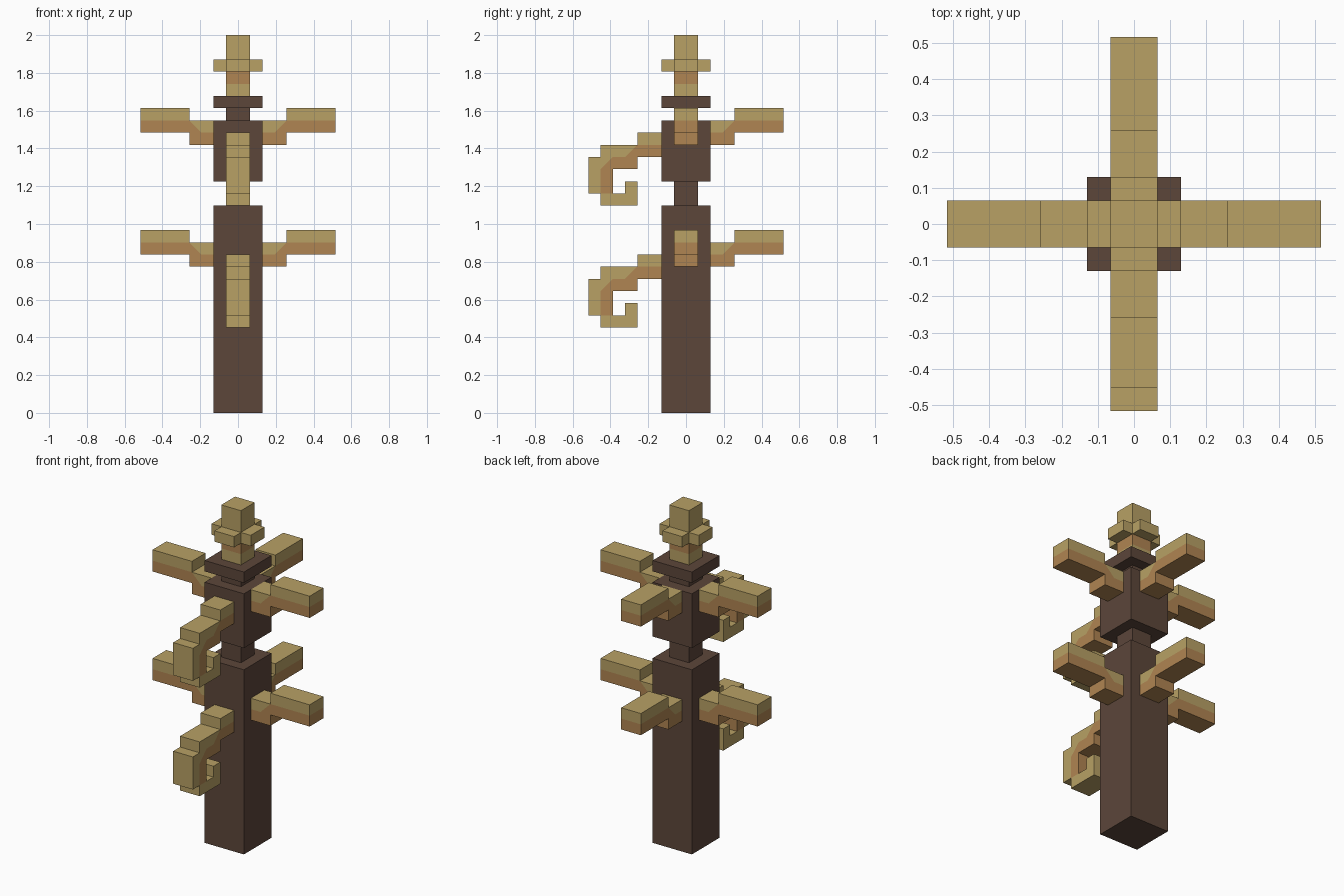
import bpy, bmesh
from math import pi
from mathutils import Matrix

cube = bpy.data.objects.get("Cube")
if cube:
    bpy.data.objects.remove(cube, do_unlink=True)

U = 2 / 31  # block unit: the pole is 31 blocks tall


def material(name, hex_code):
    rgb = [int(hex_code[i:i + 2], 16) / 255 for i in (0, 2, 4)]
    lin = [c / 12.92 if c <= 0.04045 else ((c + 0.055) / 1.055) ** 2.4 for c in rgb]
    mat = bpy.data.materials.new(name)
    mat.use_nodes = True
    mat.diffuse_color = (*lin, 1)
    bsdf = mat.node_tree.nodes["Principled BSDF"]
    bsdf.inputs["Base Color"].default_value = (*lin, 1)
    bsdf.inputs["Roughness"].default_value = 0.9
    return mat


gold = material("pale gold", "B8A165")
copper = material("copper brown", "B08552")
wood = material("dark wood", "5C463A")


def finish(name, bm, mats):
    bmesh.ops.remove_doubles(bm, verts=bm.verts, dist=0.0001)
    bmesh.ops.recalc_face_normals(bm, faces=bm.faces)
    mesh = bpy.data.meshes.new(name)
    bm.to_mesh(mesh)
    bm.free()
    for mat in mats:
        mesh.materials.append(mat)
    obj = bpy.data.objects.new(name, mesh)
    bpy.context.collection.objects.link(obj)
    return obj


def block(name, half_x, half_y, low, high, mat):
    """Box centred on the pole axis, sized in block units."""
    bm = bmesh.new()
    size = Matrix.Diagonal((2 * half_x * U, 2 * half_y * U, (high - low) * U, 1))
    place = Matrix.Translation((0, 0, (low + high) / 2 * U))
    bmesh.ops.create_cube(bm, size=1, matrix=place @ size)
    finish(name, bm, [mat])


def limb(name, rows, top, angle):
    """Stepped bar, two blocks wide. G is gold, O is copper and a slash is a
    gold cell with a copper lower corner."""
    cells = {(c, -r): ch for r, row in enumerate(rows)
             for c, ch in enumerate(row) if ch != " "}
    bm = bmesh.new()

    def face(points, mat_index):
        f = bm.faces.new([bm.verts.new(p) for p in points])
        f.material_index = mat_index

    for (c, r), ch in cells.items():
        x, z = c + 2, r + top
        a, b, d, e = (x, z), (x + 1, z), (x + 1, z + 1), (x, z + 1)
        # side faces, split on the diagonal where the colours meet
        if ch == "/":
            sides = [((a, b, d), 1), ((a, d, e), 0)]
        elif ch == "\\":
            sides = [((a, b, e), 1), ((b, d, e), 0)]
        else:
            sides = [((a, b, d, e), int(ch == "O"))]
        for outline, index in sides:
            for y in (-1, 1):
                face([(px, y, pz) for px, pz in outline], index)
        # outer faces, only where no cell adjoins
        for (p, q), step in (((a, b), (0, -1)), ((b, d), (1, 0)),
                             ((d, e), (0, 1)), ((e, a), (-1, 0))):
            if (c + step[0], r + step[1]) not in cells:
                face([(p[0], -1, p[1]), (q[0], -1, q[1]),
                      (q[0], 1, q[1]), (p[0], 1, p[1])], int(ch == "O"))
    bm.transform(Matrix.Rotation(angle, 4, "Z") @ Matrix.Scale(U, 4))
    finish(name, bm, [gold, copper])


# Wooden pole
block("lower_post", 2, 2, 0, 17, wood)
block("middle_neck", 1, 1, 17, 19, wood)
block("upper_post", 2, 2, 19, 24, wood)
block("upper_neck", 1, 1, 24, 25, wood)
block("cap_plate", 2, 2, 25, 26, wood)

# Finial with a cross-shaped collar
block("finial_base", 1, 1, 26, 27, gold)
block("finial_band", 1, 1, 27, 28, copper)
block("finial_top", 1, 1, 28, 31, gold)
block("collar_across", 2, 1, 28, 29, gold)
block("collar_along", 1, 2, 28, 29, gold)

# Straight arms on three sides and a curled hook in front, on two levels
ARM = ["  GGGG",
       "G/OOOO",
       "OO"]
HOOK = ["GG",
        "OO\\GG",
        "  OO\\G",
        "    OG",
        "  G OG",
        "  GGG"]
for level, lift in (("lower", 0), ("upper", 10)):
    for side, angle in (("left", 0), ("back", pi / 2), ("right", pi)):
        limb(f"{level}_{side}_arm", ARM, 14 + lift, angle)
    limb(f"{level}_front_hook", HOOK, 12 + lift, -pi / 2)
